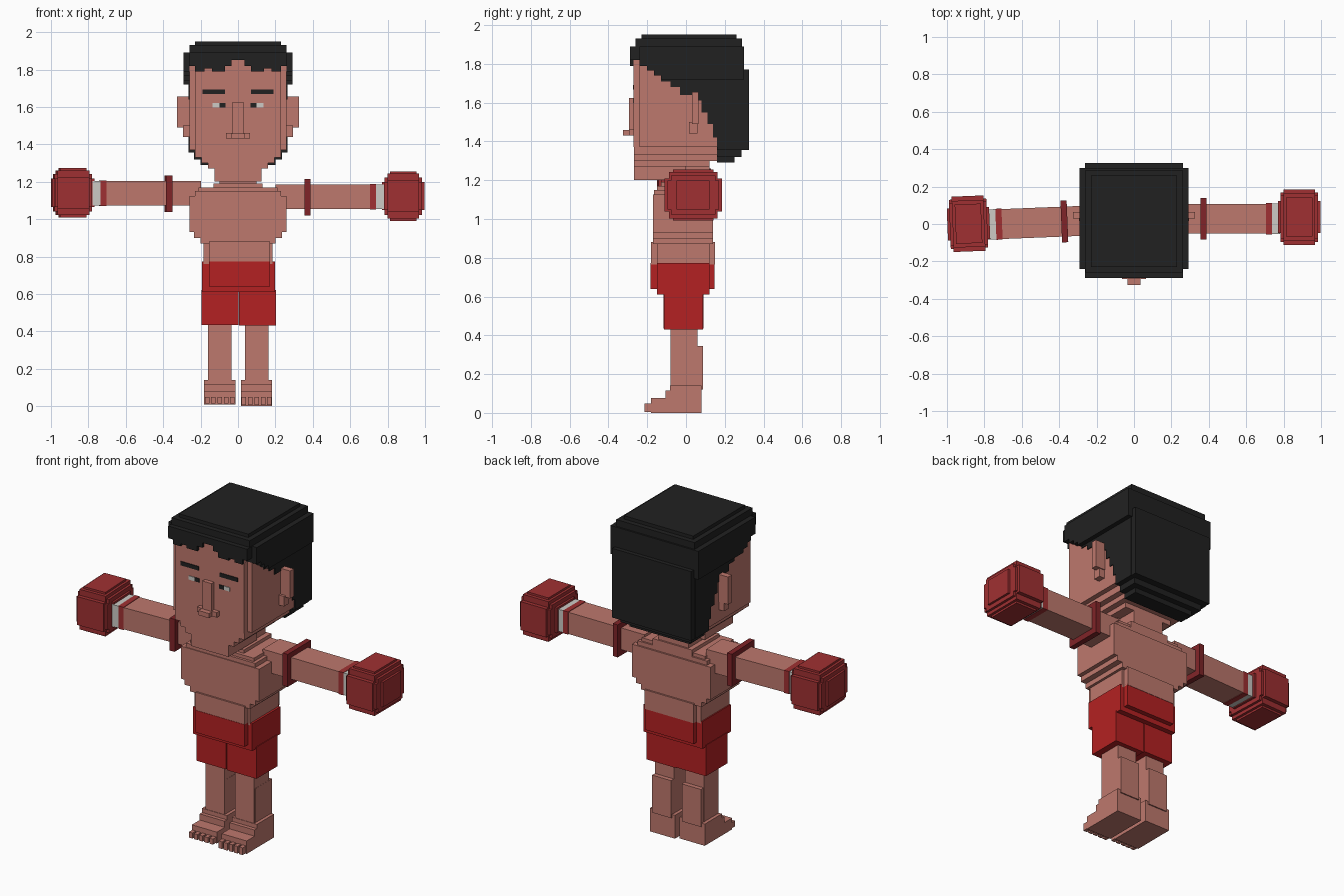
import bpy, bmesh, math
from mathutils import Matrix, Vector


def material(name, rgb):
    m = bpy.data.materials.new(name)
    lin = [((c / 255 + 0.055) / 1.055) ** 2.4 if c > 10 else c / 3294 for c in rgb]
    m.diffuse_color = (*lin, 1)
    return m


SKIN = material("skin", (190, 120, 109))
BLACK = material("black_hair", (33, 33, 33))
RED = material("shorts_red", (180, 33, 34))
GLOVE = material("glove_red", (160, 48, 50))
BAND = material("band_red", (128, 36, 40))
WHITE = material("white", (205, 203, 198))


def finish(name, bm, mat, matrix):
    bmesh.ops.recalc_face_normals(bm, faces=bm.faces)
    bm.transform(matrix)
    me = bpy.data.meshes.new(name)
    bm.to_mesh(me)
    bm.free()
    me.materials.append(mat)
    ob = bpy.data.objects.new(name, me)
    bpy.context.collection.objects.link(ob)


def boxes(name, mat, *ranges, matrix=Matrix()):
    """One object from boxes given as x0, x1, y0, y1, z0, z1."""
    bm = bmesh.new()
    for x0, x1, y0, y1, z0, z1 in ranges:
        mid = Vector((x0 + x1, y0 + y1, z0 + z1)) / 2
        size = Matrix.Diagonal((x1 - x0, y1 - y0, z1 - z0, 1))
        bmesh.ops.create_cube(bm, size=1, matrix=Matrix.Translation(mid) @ size)
    finish(name, bm, mat, matrix)


def prism(name, mat, points, axis, a, b):
    """Extrude an outline along x (points are y,z) or y (points are x,z)."""
    bm = bmesh.new()
    vs = [bm.verts.new((a, p, z) if axis == "x" else (p, a, z)) for p, z in points]
    face = bm.faces.new(vs)
    ext = bmesh.ops.extrude_face_region(bm, geom=[face])["geom"]
    d = Vector((b - a, 0, 0)) if axis == "x" else Vector((0, b - a, 0))
    bmesh.ops.translate(bm, vec=d, verts=[v for v in ext if isinstance(v, bmesh.types.BMVert)])
    finish(name, bm, mat, Matrix())


# Head with stepped jaw
boxes("head", SKIN,
      (-.26, .26, -.24, .20, 1.37, 1.86),
      (-.23, .23, -.27, -.2, 1.37, 1.87),
      (-.23, .23, -.268, .18, 1.33, 1.37),
      (-.195, .195, -.268, .16, 1.30, 1.33),
      (-.16, .16, -.268, .12, 1.27, 1.30),
      (-.125, .125, -.268, .0, 1.20, 1.27))
boxes("neck", SKIN, (-.10, .10, -.10, .12, 1.15, 1.29), (-.13, .13, -.13, .13, 1.15, 1.19))
boxes("nose", SKIN,
      (-.03, .03, -.295, -.26, 1.44, 1.625),
      (-.065, .065, -.295, -.26, 1.43, 1.46),
      (-.035, .035, -.325, -.28, 1.43, 1.458))
for s, side in ((-1, "left"), (1, "right")):
    flip = Matrix.Diagonal((s, 1, 1, 1))
    boxes(side + "_ear", SKIN, (.25, .325, .03, .065, 1.49, 1.655),
          (.25, .295, .015, .06, 1.44, 1.50), matrix=flip)
    boxes(side + "_eyebrow", BLACK, (.07, .19, -.274, -.265, 1.668, 1.692), matrix=flip)
    boxes(side + "_pupil", BLACK, (.067, .098, -.274, -.265, 1.597, 1.62), matrix=flip)
    boxes(side + "_eye_white", WHITE, (.098, .137, -.274, -.265, 1.597, 1.62), matrix=flip)

# Hair: crown tiers, side overhang, stepped sides and back, fringe
boxes("hair_crown", BLACK,
      (-.23, .23, -.23, .26, 1.86, 1.95),
      (-.26, .26, -.26, .29, 1.83, 1.93),
      (-.26, .26, -.283, -.235, 1.855, 1.89))
prism("hair_overhang", BLACK,
      [(-.24, 1.89), (-.24, 1.79), (-.20, 1.79), (-.20, 1.765), (-.165, 1.765),
       (-.165, 1.74), (-.13, 1.74), (-.13, 1.72), (.30, 1.72), (.30, 1.89)], "x", -.292, .292)
prism("hair_sides", BLACK,
      [(-.13, 1.75), (-.13, 1.71), (-.08, 1.71), (-.08, 1.68), (-.03, 1.68), (-.03, 1.64),
       (.03, 1.64), (.03, 1.61), (.08, 1.61), (.08, 1.55), (.11, 1.55), (.11, 1.49),
       (.14, 1.49), (.14, 1.42), (.16, 1.42), (.16, 1.355), (.29, 1.355), (.29, 1.75)],
      "x", -.265, .265)
boxes("hair_back", BLACK,
      (-.262, .262, .25, .325, 1.355, 1.77),
      (-.235, .235, .16, .285, 1.32, 1.37),
      (-.2, .2, .16, .25, 1.29, 1.33))
half = [(.035, 1.85), (.035, 1.82), (.07, 1.82), (.07, 1.79), (.14, 1.79), (.14, 1.805),
        (.18, 1.805), (.18, 1.79), (.23, 1.79), (.23, 1.82), (.262, 1.82), (.262, 1.89)]
prism("hair_fringe", BLACK, half + [(-x, z) for x, z in reversed(half)], "y", -.288, -.235)

# Torso
boxes("torso", SKIN,
      (-.21, .21, -.15, .12, 1.10, 1.17),
      (-.23, .23, -.165, .13, 1.10, 1.15),
      (-.26, .26, -.17, .14, .93, 1.125),
      (-.235, .235, -.17, .14, .90, .94),
      (-.20, .20, -.17, .14, .87, .91),
      (-.185, .185, -.15, .12, .76, .88),
      (-.155, .17, -.18, .15, .765, .88))

# Shorts
boxes("shorts", RED,
      (-.192, .198, -.15, .12, .61, .773),
      (-.155, .17, -.182, .148, .64, .773),
      (-.195, .002, -.117, .09, .435, .62),
      (.006, .202, -.113, .088, .43, .62))

# Legs, feet and toes
for x, side, lift in ((-.0975, "left", .01), (.1, "right", 0)):
    boxes(side + "_leg", SKIN,
          (x - .063, x + .063, -.08, .06, .10, .47),
          (x - .062, x + .064, -.07, .087, .12, .345))
    boxes(side + "_foot", SKIN,
          (x - .083, x + .083, -.083, .08, lift, .14),
          (x - .083, x + .083, -.105, .07, lift, .115),
          (x - .083, x + .083, -.18, .07, lift, .078),
          *[(x - .08 + i * .034, x - .056 + i * .034, -.213, -.17, lift + .005, .048)
            for i in range(5)])

# Arms with bands, wrist wraps and boxing gloves
for s, side in ((-1, "left"), (1, "right")):
    place = Matrix.Diagonal((s, 1, 1, 1))
    if s < 0:
        place = Matrix.Translation((0, 0, .018)) @ Matrix.Rotation(math.radians(2.3), 4, "Z") @ place
    boxes(side + "_arm", SKIN, (.20, .71, -.052, .108, 1.055, 1.185), matrix=place)
    boxes(side + "_arm_band", BAND, (.355, .388, -.083, .14, 1.02, 1.215), matrix=place)
    boxes(side + "_wrist_band", GLOVE, (.705, .738, -.055, .111, 1.052, 1.188), matrix=place)
    boxes(side + "_wrist_wrap", WHITE, (.738, .78, -.053, .109, 1.054, 1.186), matrix=place)
    tiers = ((.113, .085, .075), (.10, .115, .10), (.085, .125, .12), (.085, .148, .085),
             (.10, .132, .075), (.07, .105, .132))
    boxes(side + "_glove", GLOVE,
          *[(.884 - a, .884 + a, .037 - b, .037 + b, 1.123 - c, 1.123 + c) for a, b, c in tiers],
          matrix=place)
